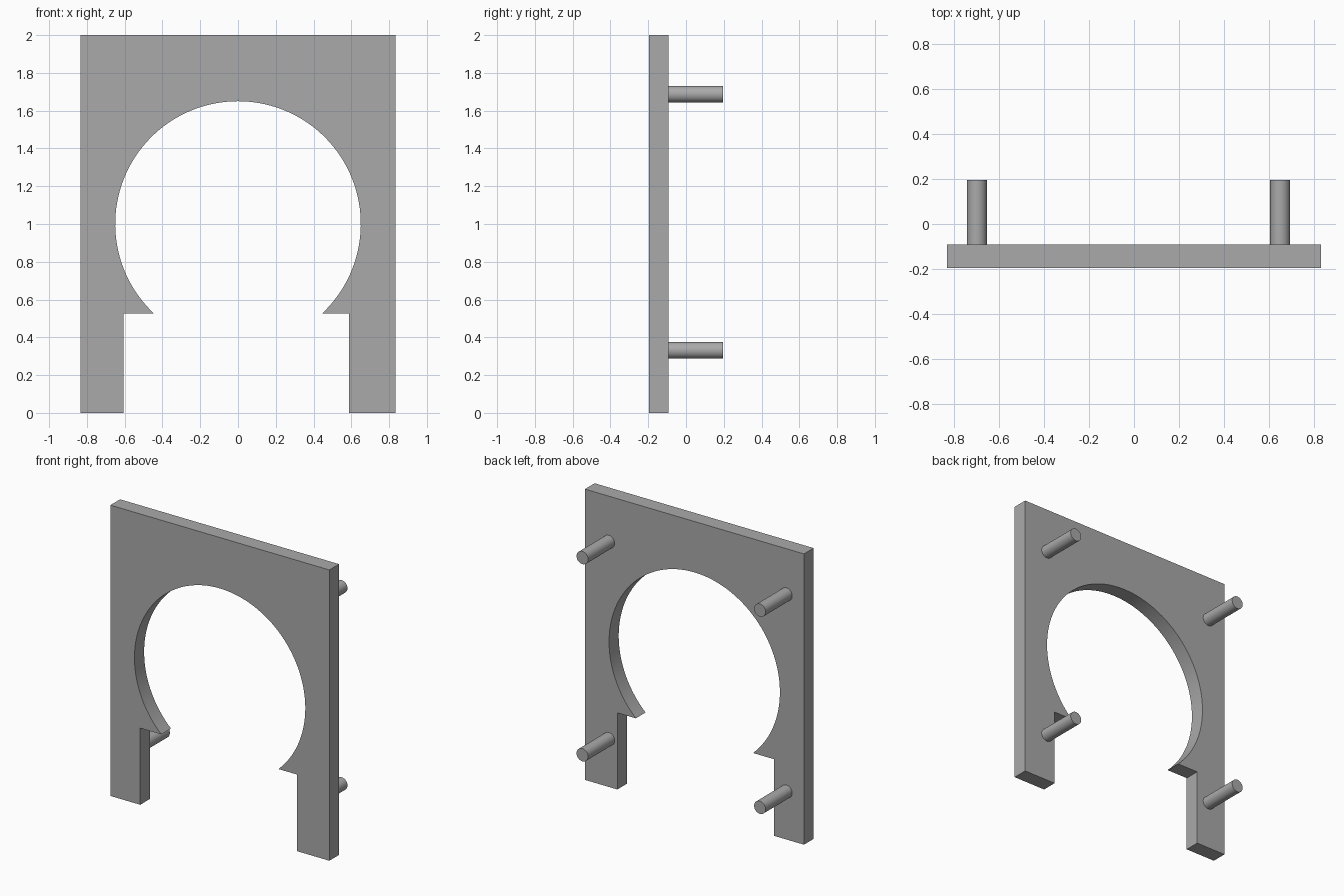
import bpy, bmesh
from math import asin, cos, sin, pi
from mathutils import Matrix

cube = bpy.data.objects.get("Cube")
if cube:
    bpy.data.objects.remove(cube, do_unlink=True)

GREY = (0.4, 0.4, 0.4, 1)
grey = bpy.data.materials.new("plain grey")
grey.use_nodes = True
grey.diffuse_color = GREY
grey.node_tree.nodes["Principled BSDF"].inputs["Base Color"].default_value = GREY

FRONT, BACK, REAR = -0.197, -0.092, 0.197
HALF_WIDTH, HEIGHT = 0.833, 2.0
RADIUS, CENTRE_Z, LEDGE_Z = 0.65, 1.0, 0.527
SEGMENTS = 96


def make_object(name, bm):
    bmesh.ops.recalc_face_normals(bm, faces=bm.faces)
    mesh = bpy.data.meshes.new(name)
    bm.to_mesh(mesh)
    bm.free()
    mesh.materials.append(grey)
    obj = bpy.data.objects.new(name, mesh)
    bpy.context.collection.objects.link(obj)
    bpy.ops.object.select_all(action="DESELECT")
    obj.select_set(True)
    bpy.context.view_layer.objects.active = obj
    bpy.ops.object.shade_smooth_by_angle()
    return obj


# Plate outline: outer rectangle, two legs, ledges and a horseshoe arch
start = asin((LEDGE_Z - CENTRE_Z) / RADIUS)
sweep = pi - 2 * start
arch = [(RADIUS * cos(start + sweep * i / SEGMENTS),
         CENTRE_Z + RADIUS * sin(start + sweep * i / SEGMENTS))
        for i in range(SEGMENTS + 1)]
outline = [(-HALF_WIDTH, 0), (-HALF_WIDTH, HEIGHT), (HALF_WIDTH, HEIGHT),
           (HALF_WIDTH, 0), (0.587, 0), (0.587, LEDGE_Z), *arch,
           (-0.606, LEDGE_Z), (-0.606, 0)]

bm = bmesh.new()
face = bm.faces.new([bm.verts.new((x, FRONT, z)) for x, z in outline])
extruded = bmesh.ops.extrude_face_region(bm, geom=[face], use_keep_orig=True)
moved = [v for v in extruded["geom"] if isinstance(v, bmesh.types.BMVert)]
bmesh.ops.translate(bm, verts=moved, vec=(0, BACK - FRONT, 0))
make_object("arch_plate", bm)

# Four mounting pegs on the back
for side, x in (("right", -0.70), ("left", 0.651)):
    for level, z in (("lower", 0.331), ("upper", 1.687)):
        bm = bmesh.new()
        bmesh.ops.create_cone(
            bm, cap_ends=True, segments=40, radius1=0.044, radius2=0.044,
            depth=REAR - BACK,
            matrix=Matrix.Translation((x, (BACK + REAR) / 2, z))
            @ Matrix.Rotation(pi / 2, 4, "X"))
        make_object(f"{level}_{side}_peg", bm)
